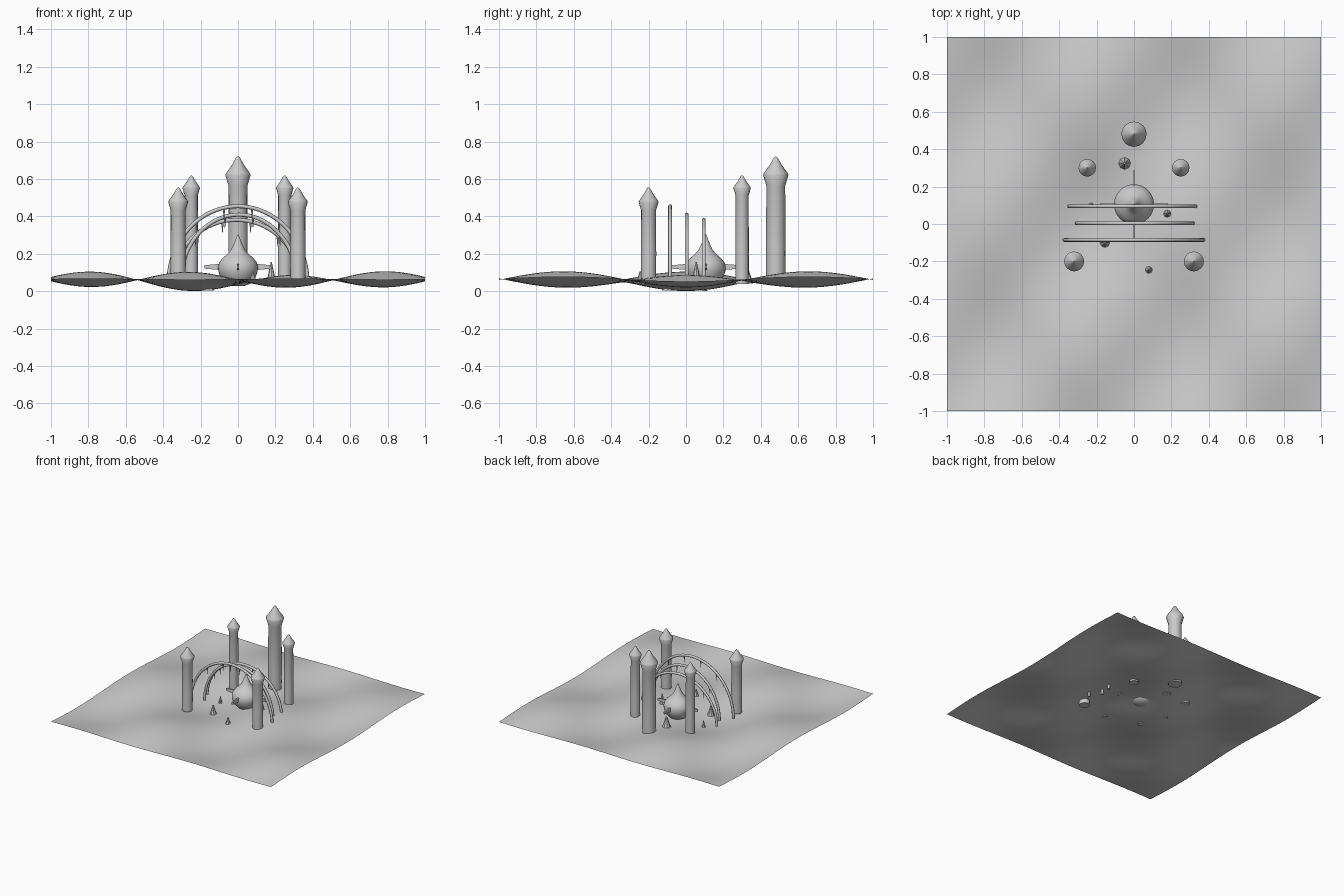
import bpy, bmesh, math
from mathutils import Matrix, Vector

if "Cube" in bpy.data.objects:
    bpy.data.objects.remove(bpy.data.objects["Cube"])

stone = bpy.data.materials.new("grey_stone")
stone.diffuse_color = (0.6, 0.6, 0.6, 1)
stone.use_nodes = True
stone.node_tree.nodes["Principled BSDF"].inputs["Base Color"].default_value = stone.diffuse_color


def finish(name, bm, smooth=True, angle=40):
    """Turn a bmesh into a named object with the shared material."""
    me = bpy.data.meshes.new(name)
    bm.to_mesh(me)
    bm.free()
    me.materials.append(stone)
    ob = bpy.data.objects.new(name, me)
    bpy.context.collection.objects.link(ob)
    if smooth:
        bpy.ops.object.select_all(action='DESELECT')
        ob.select_set(True)
        bpy.context.view_layer.objects.active = ob
        bpy.ops.object.shade_smooth_by_angle(angle=math.radians(angle))
    return ob


def lathe(name, x, y, profile, sides, angle=40):
    """Closed solid of revolution from (radius, z) pairs, bottom to top."""
    bm = bmesh.new()
    rings = []
    for r, z in profile:
        rings.append([bm.verts.new((x + r * math.cos(a), y + r * math.sin(a), z))
                      for a in (math.tau * i / sides for i in range(sides))])
    for lo, hi in zip(rings, rings[1:]):
        for i in range(sides):
            j = (i + 1) % sides
            bm.faces.new((lo[i], lo[j], hi[j], hi[i]))
    bm.faces.new(rings[0][::-1])
    bm.faces.new(rings[-1])
    return finish(name, bm, True, angle)


def ground_z(x, y):
    wave = 0.042 * math.sin(6 * x) * math.cos(4.8 * y)
    hollow = 0.028 * math.exp(-(x * x + y * y) / 0.245)
    return 0.065 + wave - hollow


# Rolling seabed sheet with a shallow hollow in the middle
bm = bmesh.new()
bmesh.ops.create_grid(bm, x_segments=60, y_segments=60, size=1)
for v in bm.verts:
    v.co.z = ground_z(v.co.x, v.co.y)
finish("ground", bm, True, 60)


# Towers: round shaft, flared collar and pointed roof
def tower(name, x, y, r, top):
    roof = r * 1.9
    lathe(name, x, y, [
        (r * 0.98, 0.04), (r, 0.2), (r * 0.97, top - roof - r * 1.1),
        (r * 1.3, top - roof), (r * 1.22, top - roof * 0.9),
        (r * 0.62, top - roof * 0.45), (r * 0.25, top - roof * 0.1),
        (r * 0.08, top)], 16)


tower("main_tower", 0, 0.48, 0.052, 0.72)
for s, side in ((-1, "left"), (1, "right")):
    tower("back_tower_" + side, s * 0.25, 0.3, 0.036, 0.62)
    tower("front_tower_" + side, s * 0.32, -0.2, 0.041, 0.555)

# Onion dome in the middle
lathe("onion_dome", 0, 0.105, [
    (0.03, 0.027), (0.065, 0.04), (0.092, 0.07), (0.105, 0.105), (0.107, 0.13),
    (0.1, 0.155), (0.082, 0.178), (0.058, 0.198), (0.04, 0.218),
    (0.027, 0.243), (0.014, 0.275), (0.003, 0.303)], 32, 60)

# Four thin fins around the dome
for k in range(4):
    bm = bmesh.new()
    bmesh.ops.create_cube(bm, size=1)
    for v in bm.verts:
        outer = v.co.x > 0
        v.co = Vector((0.18 if outer else 0.085, v.co.y * 0.012,
                       0.13 + v.co.z * (0.018 if outer else 0.035)))
    bmesh.ops.transform(bm, verts=bm.verts, matrix=Matrix.Translation((0, 0.105, 0))
                        @ Matrix.Rotation(k * math.pi / 2, 4, 'Z'))
    finish("dome_fin_%d" % (k + 1), bm, False)


# Arches: half ellipses of tube with small hanging spikes
def arch(name, y, rx, top, cx):
    base, rad, n, m = 0.045, 0.0105, 40, 8
    rz = top - rad - base
    bm = bmesh.new()
    rings = []
    for i in range(n + 1):
        a = math.pi * i / n
        c = Vector((cx + rx * math.cos(a), y, base + rz * math.sin(a)))
        out = Vector((rz * math.cos(a), 0, rx * math.sin(a))).normalized()
        rings.append([bm.verts.new(c + out * (rad * math.cos(t)) + Vector((0, rad * math.sin(t), 0)))
                      for t in (math.tau * k / m for k in range(m))])
    for p, q in zip(rings, rings[1:]):
        for k in range(m):
            j = (k + 1) % m
            bm.faces.new((p[k], p[j], q[j], q[k]))
    bm.faces.new(rings[0])
    bm.faces.new(rings[-1][::-1])
    bmesh.ops.recalc_face_normals(bm, faces=bm.faces)
    finish(name, bm, True, 60)
    for i, x in enumerate((-0.22, -0.075, 0.075, 0.22)):
        z = base + rz * math.sqrt(1 - (x / rx) ** 2)
        lathe("%s_spike_%d" % (name, i + 1), cx + x, y,
              [(0.001, z - 0.06), (0.007, z)], 6)


arch("front_arch", -0.085, 0.372, 0.465, 0)
arch("middle_arch", 0.004, 0.312, 0.42, 0.005)
arch("back_arch", 0.095, 0.338, 0.392, -0.008)

# Small cone plants scattered on the ground
for i, (x, y, r, h) in enumerate(((-0.05, 0.325, 0.034, 0.09), (-0.155, -0.1, 0.028, 0.08),
                                  (0.178, 0.055, 0.021, 0.085), (0.08, -0.245, 0.021, 0.06),
                                  (-0.23, 0.1, 0.015, 0.06))):
    z = ground_z(x, y) - 0.006
    lathe("cone_plant_%d" % (i + 1), x, y, [(r, z), (r * 0.15, z + h)], 8)
